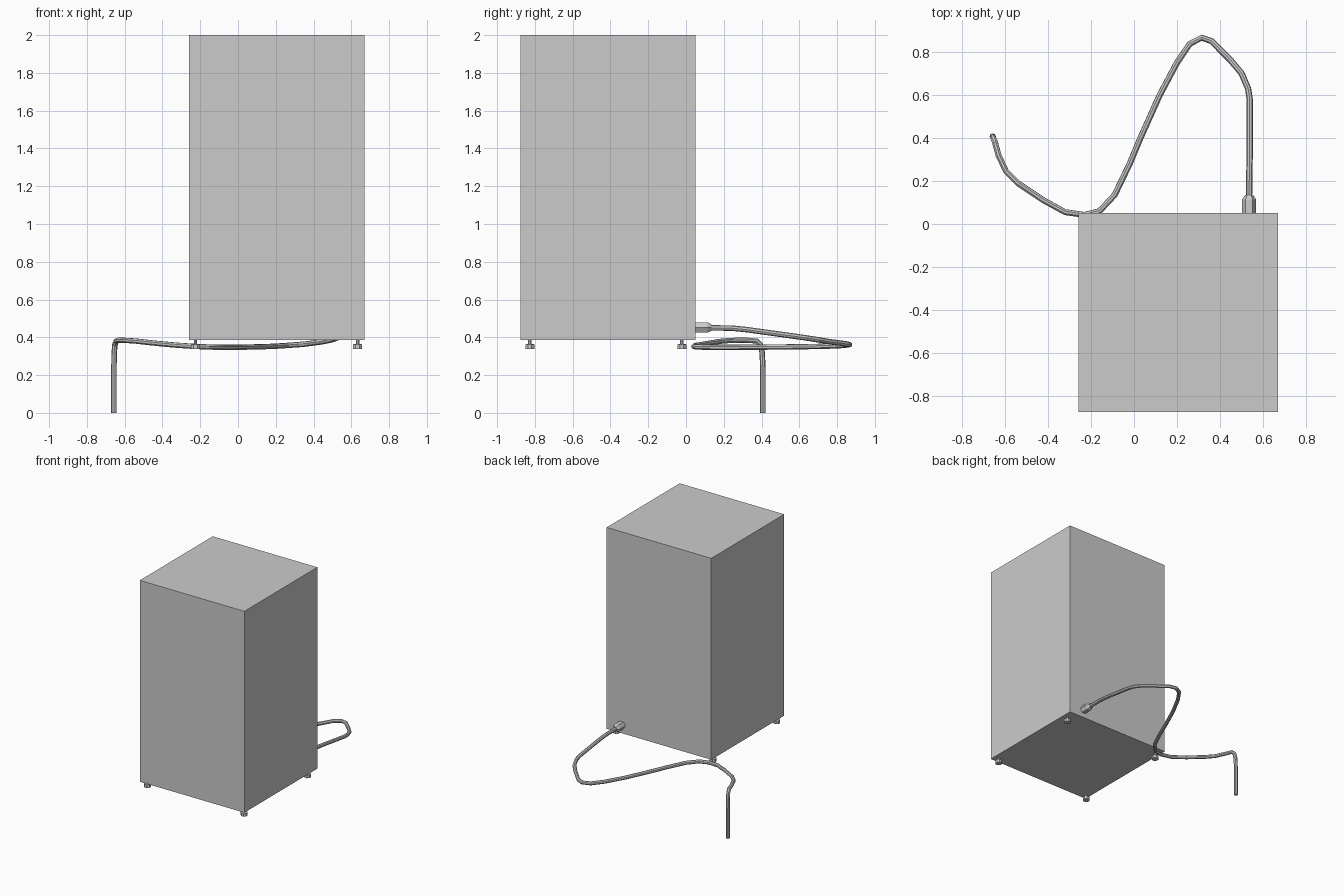
import bpy, bmesh
from math import pi
from mathutils import Matrix

if "Cube" in bpy.data.objects:
    bpy.data.objects.remove(bpy.data.objects["Cube"])


def lathe(name, profile, sides, matrix, phase=0.0):
    """Faceted solid from (radius, height) rings, capped at both ends."""
    from math import cos, sin
    bm = bmesh.new()
    rings = []
    for r, h in profile:
        rings.append([bm.verts.new((r * cos(phase + 2 * pi * i / sides),
                                    r * sin(phase + 2 * pi * i / sides), h))
                      for i in range(sides)])
    for a, b in zip(rings, rings[1:]):
        for i in range(sides):
            j = (i + 1) % sides
            bm.faces.new((a[i], a[j], b[j], b[i]))
    bm.faces.new(rings[0][::-1])
    bm.faces.new(rings[-1])
    me = bpy.data.meshes.new(name)
    bm.to_mesh(me)
    bm.free()
    ob = bpy.data.objects.new(name, me)
    ob.matrix_world = matrix
    bpy.context.collection.objects.link(ob)
    return ob


# Cabinet body
bpy.ops.mesh.primitive_cube_add(size=1, location=(0.205, -0.4125, 1.1925))
body = bpy.context.object
body.name = "cabinet_body"
body.scale = (0.928, 0.925, 1.615)

# Four levelling feet: wide pad and narrow stem
for side, x in (("left", -0.225), ("right", 0.633)):
    for end, y in (("front", -0.827), ("back", -0.022)):
        lathe(f"foot_{end}_{side}",
              [(0.026, 0.337), (0.026, 0.363), (0.010, 0.365), (0.010, 0.388)],
              8, Matrix.Translation((x, y, 0)), pi / 8)

# Hose connector on the back, tapering to the hose
lathe("hose_connector", [(0.032, 0), (0.032, 0.065), (0.019, 0.085)], 6,
      Matrix.Translation((0.535, 0.05, 0.452)) @ Matrix.Rotation(-pi / 2, 4, 'X'))

# Hose: loops out behind the body, passes the corner, drops to the floor
path = [(0.535, 0.12, 0.45), (0.536, 0.24, 0.449), (0.538, 0.32, 0.441),
        (0.538, 0.58, 0.405), (0.53, 0.63, 0.398), (0.50, 0.70, 0.387),
        (0.45, 0.76, 0.377), (0.36, 0.85, 0.365), (0.315, 0.866, 0.361),
        (0.26, 0.838, 0.357), (0.20, 0.75, 0.353), (0.12, 0.60, 0.35),
        (0.03, 0.40, 0.348), (-0.02, 0.28, 0.347), (-0.09, 0.135, 0.347),
        (-0.16, 0.06, 0.349), (-0.23, 0.042, 0.352), (-0.32, 0.055, 0.358),
        (-0.42, 0.11, 0.367), (-0.54, 0.19, 0.38), (-0.595, 0.245, 0.384),
        (-0.63, 0.32, 0.385), (-0.645, 0.375, 0.38), (-0.652, 0.395, 0.36),
        (-0.655, 0.403, 0.32), (-0.657, 0.407, 0.24), (-0.657, 0.407, 0.0)]
curve = bpy.data.curves.new("hose", 'CURVE')
curve.dimensions = '3D'
curve.bevel_depth = 0.0145
curve.bevel_resolution = 2
curve.use_fill_caps = True
spline = curve.splines.new('POLY')
spline.points.add(len(path) - 1)
for p, co in zip(spline.points, path):
    p.co = (*co, 1)
spline.use_smooth = False
hose = bpy.data.objects.new("hose", curve)
bpy.context.collection.objects.link(hose)
